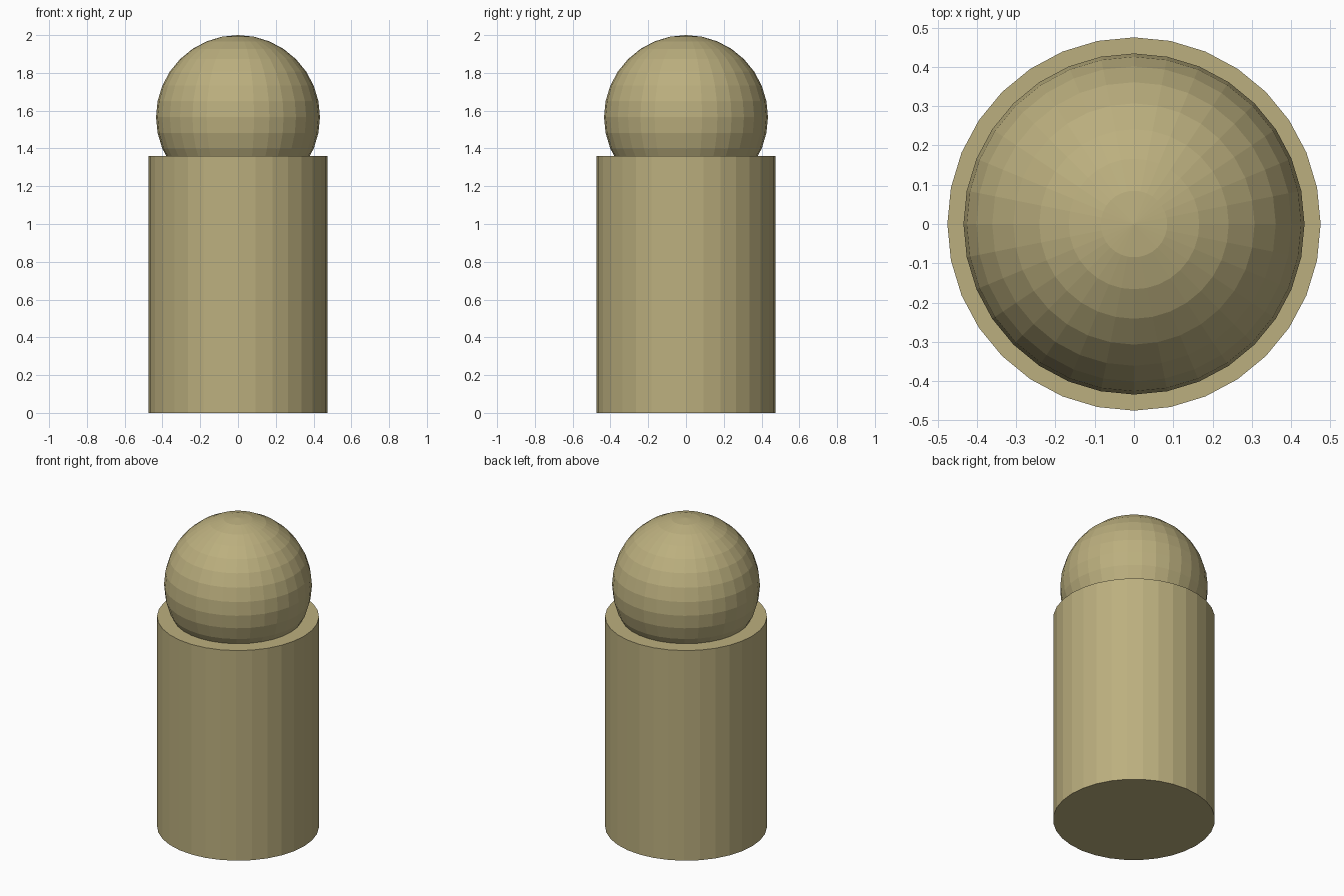
import bpy

if "Cube" in bpy.data.objects:
    bpy.data.objects.remove(bpy.data.objects["Cube"])

BODY_R, BODY_H = 0.475, 1.36
HEAD_R = 0.434

tan = bpy.data.materials.new("tan")
tan.diffuse_color = (0.50, 0.43, 0.21, 1.0)
tan.use_nodes = True
tan.node_tree.nodes["Principled BSDF"].inputs["Base Color"].default_value = tan.diffuse_color


def finish(name):
    ob = bpy.context.object
    ob.name = name
    ob.data.materials.append(tan)
    bpy.ops.object.shade_flat()
    return ob


# Cylindrical body standing on the ground
bpy.ops.mesh.primitive_cylinder_add(vertices=32, radius=BODY_R, depth=BODY_H,
                                    location=(0, 0, BODY_H / 2))
finish("body")

# Round head sunk into the top of the body
bpy.ops.mesh.primitive_uv_sphere_add(segments=32, ring_count=16, radius=HEAD_R,
                                     location=(0, 0, 2 - HEAD_R))
finish("head")
